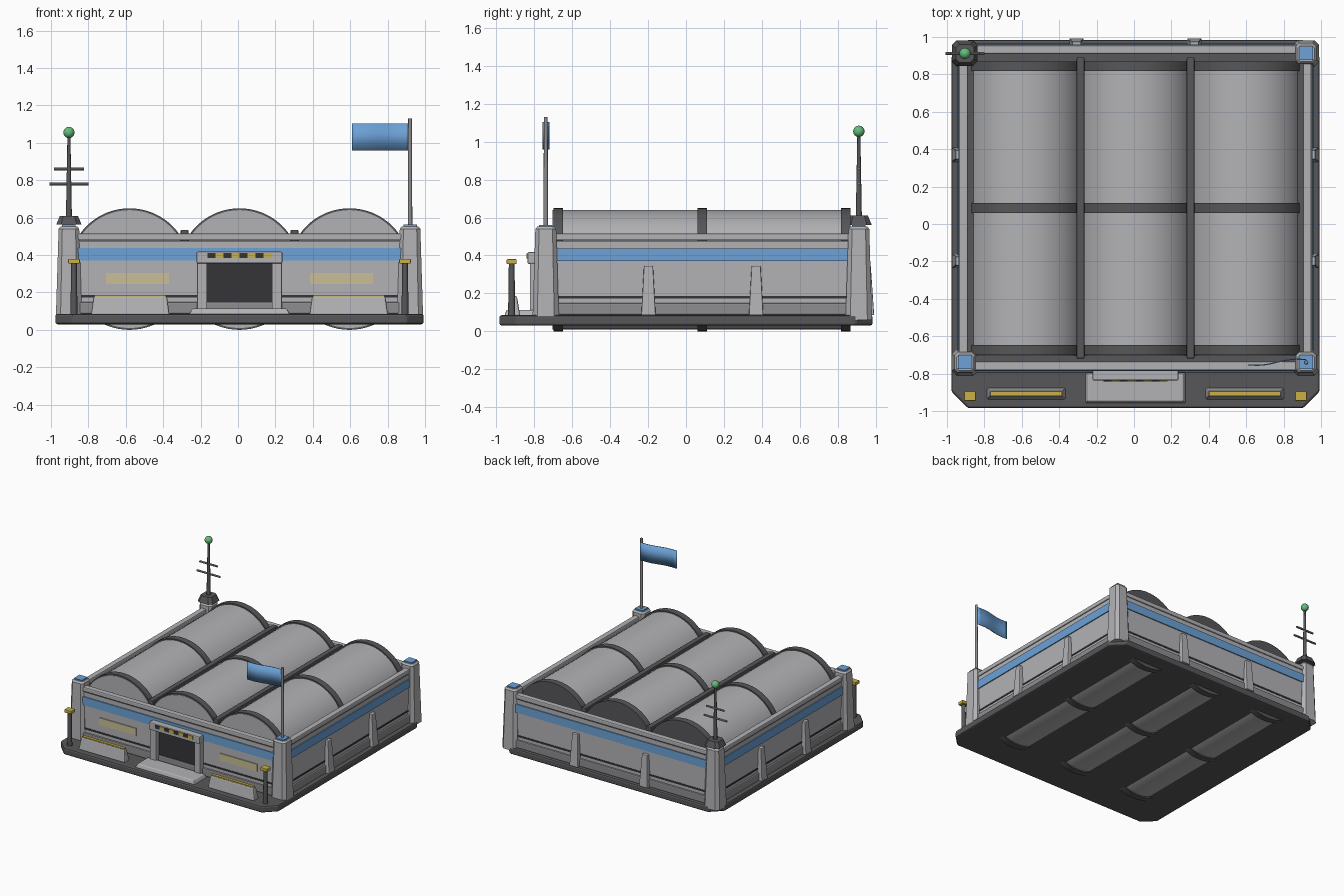
import bpy, bmesh, math
from mathutils import Matrix, Vector

cube = bpy.data.objects.get("Cube")
if cube:
    bpy.data.objects.remove(cube, do_unlink=True)


def material(name, r, g, b):
    m = bpy.data.materials.new(name)
    m.use_nodes = True
    m.diffuse_color = (r, g, b, 1)
    m.node_tree.nodes["Principled BSDF"].inputs["Base Color"].default_value = (r, g, b, 1)
    return m


LIGHT = material("light grey", .45, .45, .47)
MID = material("mid grey", .27, .27, .28)
DARK = material("dark grey", .095, .095, .1)
BLACK = material("door black", .035, .035, .04)
BLUE = material("blue", .15, .36, .68)
YELLOW = material("yellow", .58, .44, .06)
PALE = material("pale window yellow", .58, .52, .3)
GREEN = material("green", .13, .5, .2)

CX, CY = .008, .086      # centre of the walled building
HX, HY = .938, .865      # half size of the walls
PX, PY = .912, .826      # corner post offsets


def finish(name, bm, *mats, bevel=0, smooth=False):
    bmesh.ops.recalc_face_normals(bm, faces=bm.faces)
    mesh = bpy.data.meshes.new(name)
    bm.to_mesh(mesh)
    bm.free()
    ob = bpy.data.objects.new(name, mesh)
    bpy.context.collection.objects.link(ob)
    for m in mats:
        mesh.materials.append(m)
    if bevel:
        mod = ob.modifiers.new("bevel", "BEVEL")
        mod.width, mod.segments, mod.limit_method = bevel, 2, "ANGLE"
    if smooth:
        bpy.ops.object.select_all(action="DESELECT")
        ob.select_set(True)
        bpy.context.view_layer.objects.active = ob
        bpy.ops.object.shade_smooth_by_angle(angle=math.radians(40))
    return ob


def outline(hx, hy, c):
    if not c:
        return [(hx, hy), (-hx, hy), (-hx, -hy), (hx, -hy)]
    return [(hx, hy - c), (hx - c, hy), (c - hx, hy), (-hx, hy - c),
            (-hx, c - hy), (c - hx, -hy), (hx - c, -hy), (hx, c - hy)]


def block(name, x, y, z0, z1, hx, hy, mat, top=None, chamfer=0, bevel=0, cap=None):
    """Upright block with optional cut corners, tapered top and coloured top face."""
    tx, ty = top or (hx, hy)
    bm = bmesh.new()
    low = [bm.verts.new((x + a, y + b, z0)) for a, b in outline(hx, hy, chamfer)]
    high = [bm.verts.new((x + a, y + b, z1))
            for a, b in outline(tx, ty, chamfer * tx / hx)]
    bm.faces.new(low)
    lid = bm.faces.new(high)
    n = len(low)
    for i in range(n):
        bm.faces.new((low[i], low[(i + 1) % n], high[(i + 1) % n], high[i]))
    if cap:
        lid.material_index = 1
    return finish(name, bm, mat, *([cap] if cap else []), bevel=bevel)


def rod(name, a, b, r1, r2, mat, sides=12):
    a, b = Vector(a), Vector(b)
    bm = bmesh.new()
    turn = (b - a).to_track_quat("Z", "Y").to_matrix().to_4x4()
    bmesh.ops.create_cone(bm, cap_ends=True, segments=sides, radius1=r1, radius2=r2,
                          depth=(b - a).length,
                          matrix=Matrix.Translation((a + b) / 2) @ turn)
    return finish(name, bm, mat, smooth=True)


def ring(name, grow, width, z0, z1, mat, bevel=0):
    """Four straight bars running round the walls, set out by grow."""
    for side, s in (("right", -1), ("left", 1)):
        block(f"{side}_{name}", CX + s * (HX + grow - width / 2), CY, z0, z1,
              width / 2, HY + grow, mat, bevel=bevel)
    for side, s in (("front", -1), ("back", 1)):
        block(f"{side}_{name}", CX, CY + s * (HY + grow - width / 2), z0, z1,
              HX + grow - width, width / 2, mat, bevel=bevel)


# Foundation and walls
block("foundation_slab", .008, 0, .03, .085, .985, .985, DARK, chamfer=.09, bevel=.012)
block("wall_block", CX, CY, .085, .475, HX, HY, LIGHT, cap=DARK)
ring("plinth", .014, .03, .085, .148, MID, .008)
ring("wall_groove", .003, .01, .172, .186, BLACK)
ring("blue_stripe", .008, .02, .37, .438, BLUE)
ring("parapet_rail", .004, .047, .478, .515, LIGHT, .008)

# Three barrel vaults with ribs, and gutters between them
for label, x in (("right", CX - .588), ("centre", CX), ("left", CX + .588)):
    rod(f"{label}_vault", (x, CY - .79, .325), (x, CY + .78, .325), .315, .315, LIGHT, 64)
    for part, y in (("front", -.76), ("middle", 0), ("back", .757)):
        rod(f"{label}_vault_{part}_rib", (x, CY + y - .026, .325), (x, CY + y + .026, .325),
            .325, .325, DARK, 64)
for label, s in (("right", -1), ("left", 1)):
    block(f"{label}_roof_gutter", CX + s * .294, CY, .46, .535, .021, .805, DARK, bevel=.006)

# Corner posts with blue caps
for fb, sy in (("front", -1), ("back", 1)):
    for lr, sx in (("right", -1), ("left", 1)):
        x, y = CX + sx * PX, CY + sy * PY
        name = f"{fb}_{lr}_post"
        block(name, x, y, .06, .54, .07, .07, LIGHT, top=(.055, .055), chamfer=.025)
        block(name + "_crown", x, y, .54, .553, .055, .055, LIGHT, top=(.044, .044), chamfer=.018)
        block(name + "_cap", x, y, .553, .562, .036, .036, BLUE)

# Wall buttresses on the sides and back
for lr, s in (("right", -1), ("left", 1)):
    for fb, dy in (("front", -.284), ("back", .284)):
        block(f"{lr}_{fb}_buttress", CX + s * HX, CY + dy, .085, .345, .042, .038, LIGHT,
              top=(.024, .024), bevel=.005)
    block(f"back_{lr}_buttress", CX + s * .315, CY + HY, .085, .345, .038, .042, LIGHT,
          top=(.024, .024), bevel=.005)

# Entrance
FRONT = CY - HY
block("door_panel", CX, FRONT, .085, .36, .175, .008, BLACK)
for lr, s in (("right", -1), ("left", 1)):
    block(f"{lr}_door_jamb", CX + s * .2, FRONT - .015, .085, .36, .027, .03, LIGHT, bevel=.005)
block("door_lintel", CX, FRONT - .02, .355, .418, .23, .037, LIGHT, bevel=.008)
for i in range(8):
    block(f"hazard_stripe_{i + 1}", CX - .149 + i * .0425, FRONT - .059, .383, .41,
          .0213, .004, BLACK if i % 2 == 0 else YELLOW)
block("door_step", CX, -.877, .08, .113, .27, .082, LIGHT, top=(.255, .07), bevel=.006)

# Windows, barriers and bollards on either side of the entrance
for lr, s in (("right", -1), ("left", 1)):
    x = CX + s * .546
    block(f"{lr}_window", x, FRONT - .002, .245, .305, .168, .006, PALE)
    block(f"{lr}_barrier", x + s * .038, -.907, .08, .18, .21, .032, LIGHT,
          top=(.196, .016), bevel=.008)
    block(f"{lr}_barrier_stripe", x + s * .038, -.907, .178, .187, .19, .012, YELLOW)
    bx = CX + s * .885
    rod(f"{lr}_bollard", (bx, -.92, .08), (bx, -.92, .36), .019, .015, DARK)
    block(f"{lr}_bollard_head", bx, -.92, .354, .38, .031, .026, YELLOW, bevel=.004)

# Antenna on the back right post
ax, ay = CX - PX, CY + PY
block("antenna_foot", ax, ay, .562, .61, .068, .068, DARK, top=(.048, .048), chamfer=.026)
rod("antenna_mast", (ax, ay, .6), (ax, ay, 1.04), .016, .008, DARK)
for name, z, half in (("lower", .78, .104), ("upper", .86, .08)):
    rod(f"antenna_{name}_bar", (ax - half, ay, z), (ax + half, ay, z), .008, .008, MID, 8)
bm = bmesh.new()
bmesh.ops.create_uvsphere(bm, u_segments=20, v_segments=12, radius=.03,
                          matrix=Matrix.Translation((ax, ay, 1.055)))
finish("antenna_light", bm, GREEN, smooth=True)

# Flag on the front left post
fx, fy = CX + PX, CY - PY
rod("flag_pole", (fx, fy, .555), (fx, fy, 1.13), .012, .01, MID)
bm = bmesh.new()
bmesh.ops.create_grid(bm, x_segments=12, y_segments=1, size=.5)
for v in bm.verts:
    t = .5 - v.co.x
    v.co = (fx - .31 * t, fy + .012 - .028 * t + .008 * math.sin(t * math.tau), 1.032 + v.co.y * .145)
flag = finish("flag", bm, BLUE, smooth=True)
flag.modifiers.new("thickness", "SOLIDIFY").thickness = .006
